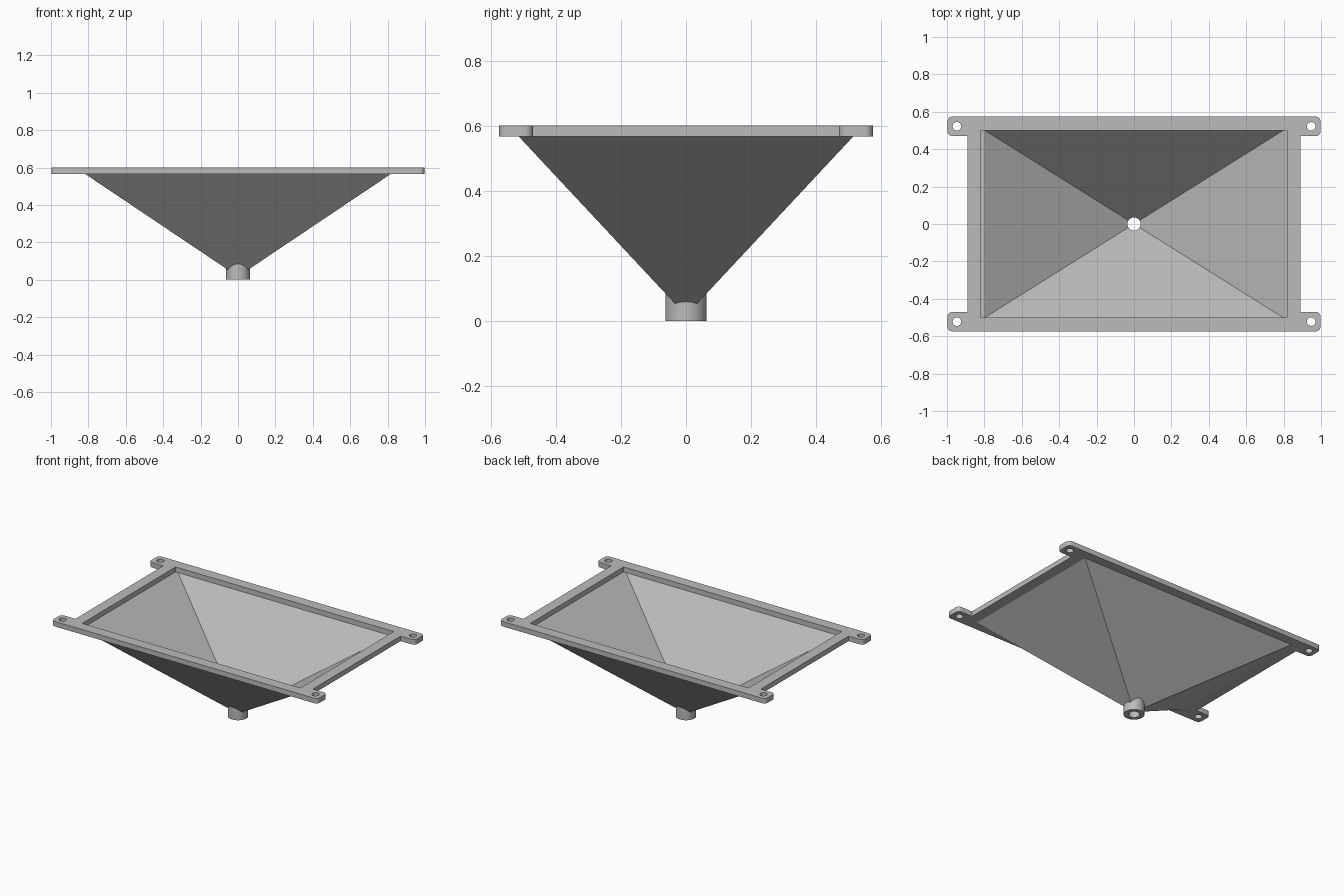
import bpy, bmesh
from math import sin, cos, pi, atan2

if "Cube" in bpy.data.objects:
    bpy.data.objects.remove(bpy.data.objects["Cube"])

grey = bpy.data.materials.new("plain grey")
grey.use_nodes = True
COLOUR = (0.5, 0.5, 0.5, 1)
grey.diffuse_color = COLOUR
grey.node_tree.nodes["Principled BSDF"].inputs["Base Color"].default_value = COLOUR

FLANGE_Z, TOP_Z = 0.566, 0.6
OUTER = (0.818, 0.513, 0.017)    # half width, half depth, apex height
INNER = (0.803, 0.5036, 0.028)
R_OUT, R_BORE = 0.063, 0.035

# Ray directions around the funnel, with one exactly on each ridge
corner = atan2(OUTER[1], OUTER[0])
quarter = [corner * i / 6 for i in range(6)]
quarter += [corner + (pi / 2 - corner) * i / 8 for i in range(9)]
half = quarter + [pi - a for a in quarter[-2::-1]]
ANGLES = half[:-1] + [a + pi for a in half[:-1]]


def reach(pyramid, a):
    """Fraction of the way from apex to rim per unit along a ray."""
    return max(abs(cos(a)) / pyramid[0], abs(sin(a)) / pyramid[1])


def circle_on(pyramid, r):
    w, d, apex = pyramid
    return [(r * cos(a), r * sin(a), apex + r * reach(pyramid, a) * (FLANGE_Z - apex))
            for a in ANGLES]


def rim(pyramid):
    return [(cos(a) / reach(pyramid, a), sin(a) / reach(pyramid, a), FLANGE_Z)
            for a in ANGLES]


def base(r):
    return [(r * cos(a), r * sin(a), 0) for a in ANGLES]


def finish(ob):
    ob.data.materials.clear()
    ob.data.materials.append(grey)
    bpy.ops.object.select_all(action='DESELECT')
    ob.select_set(True)
    bpy.context.view_layer.objects.active = ob
    bpy.ops.object.shade_smooth_by_angle(angle=0.5)


def loft(name, loops):
    bm = bmesh.new()
    rings = [[bm.verts.new(p) for p in loop] for loop in loops]
    n = len(ANGLES)
    for lo, hi in zip(rings, rings[1:]):
        for i in range(n):
            j = (i + 1) % n
            bm.faces.new((lo[i], lo[j], hi[j], hi[i]))
    me = bpy.data.meshes.new(name)
    bm.to_mesh(me)
    bm.free()
    ob = bpy.data.objects.new(name, me)
    bpy.context.collection.objects.link(ob)
    finish(ob)


# Thin-walled pyramid hopper and the tube below it
loft("hopper", [circle_on(OUTER, R_OUT), rim(OUTER), rim(INNER), circle_on(INNER, R_BORE)][::-1])
loft("spout", [circle_on(INNER, R_BORE), base(R_BORE), base(R_OUT), circle_on(OUTER, R_OUT)])

# Flange outline: one quarter with rounded ear corners, mirrored round
BODY_X, EAR_Y, END_X, END_Y, FILLET = 0.89, 0.47, 0.997, 0.574, 0.025
ear = [(BODY_X, EAR_Y)]
for cy, start in ((EAR_Y + FILLET, -pi / 2), (END_Y - FILLET, 0)):
    ear += [(END_X - FILLET + FILLET * cos(start + pi / 2 * i / 6),
             cy + FILLET * sin(start + pi / 2 * i / 6)) for i in range(7)]
top = ear + [(-x, y) for x, y in reversed(ear)]
outline = top + [(-x, -y) for x, y in top]
opening = [(0.818, 0.5), (-0.818, 0.5), (-0.818, -0.5), (0.818, -0.5)]
holes = [[(sx * 0.947 + 0.023 * cos(pi * i / 12), sy * 0.522 + 0.023 * sin(pi * i / 12))
          for i in range(24)] for sx in (-1, 1) for sy in (-1, 1)]

# Filled curve extruded to the plate thickness, then turned into a mesh
curve = bpy.data.curves.new("flange", 'CURVE')
curve.dimensions = '2D'
curve.fill_mode = 'BOTH'
curve.extrude = (TOP_Z - FLANGE_Z) / 2
for points in [outline, opening] + holes:
    spline = curve.splines.new('POLY')
    spline.points.add(len(points) - 1)
    for p, (x, y) in zip(spline.points, points):
        p.co = (x, y, 0, 1)
    spline.use_cyclic_u = True
flange = bpy.data.objects.new("flange", curve)
flange.location.z = (TOP_Z + FLANGE_Z) / 2
bpy.context.collection.objects.link(flange)
bpy.ops.object.select_all(action='DESELECT')
flange.select_set(True)
bpy.context.view_layer.objects.active = flange
bpy.ops.object.convert(target='MESH')
flange = bpy.context.view_layer.objects.active
bm = bmesh.new()
bm.from_mesh(flange.data)
bmesh.ops.remove_doubles(bm, verts=bm.verts, dist=0.0005)
bmesh.ops.recalc_face_normals(bm, faces=bm.faces)
bm.to_mesh(flange.data)
bm.free()
finish(flange)
